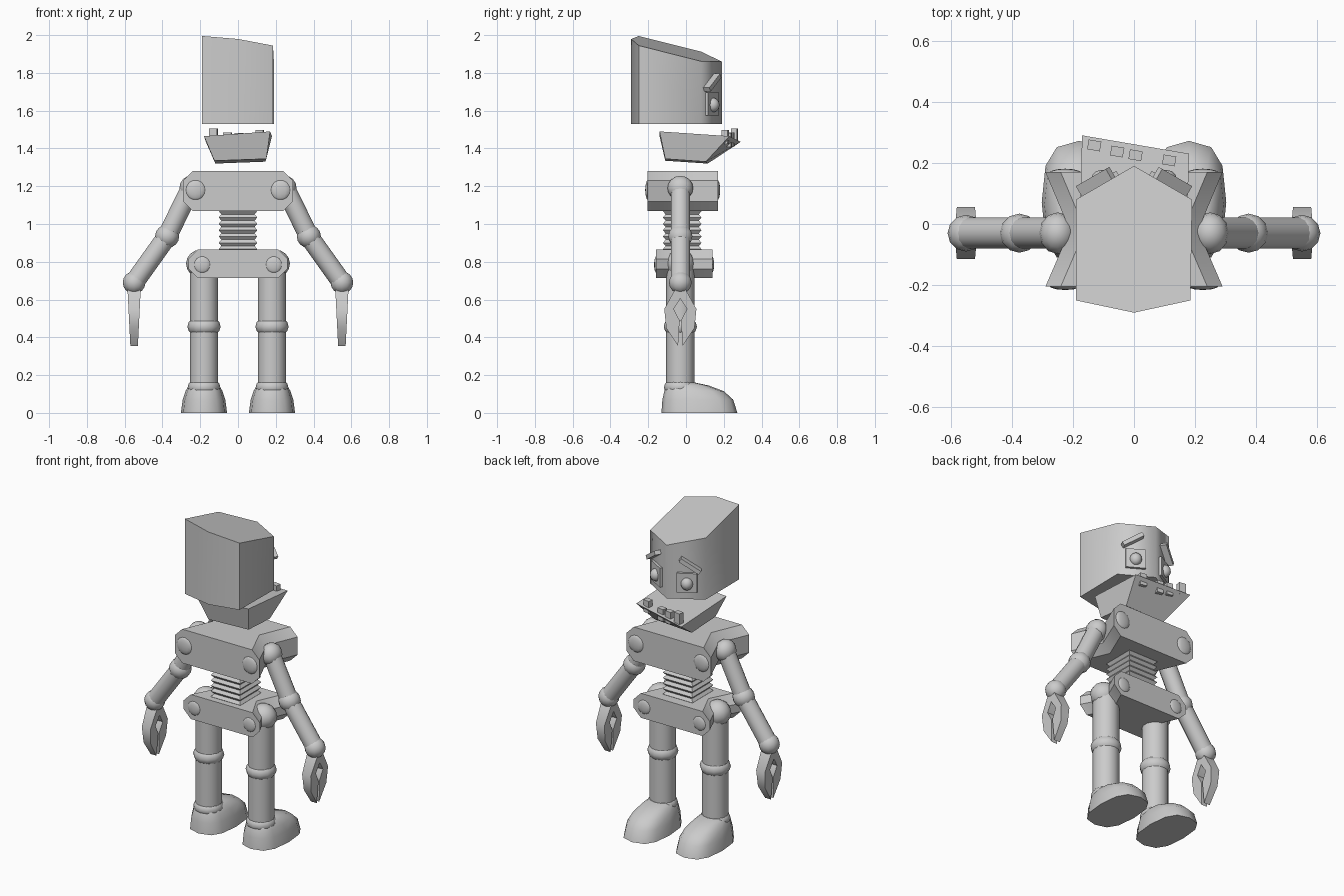
import bpy, bmesh, math
from mathutils import Vector, Matrix

cube = bpy.data.objects.get("Cube")
if cube:
    bpy.data.objects.remove(cube, do_unlink=True)

grey = bpy.data.materials.new("plain grey")
grey.use_nodes = True
colour = (0.6, 0.6, 0.6, 1)
grey.diffuse_color = colour
grey.node_tree.nodes["Principled BSDF"].inputs["Base Color"].default_value = colour

MID = -0.02  # depth of the limb and body axis


def finish(name, bm, angle=40):
    bmesh.ops.recalc_face_normals(bm, faces=bm.faces)
    mesh = bpy.data.meshes.new(name)
    bm.to_mesh(mesh)
    bm.free()
    mesh.materials.append(grey)
    ob = bpy.data.objects.new(name, mesh)
    bpy.context.collection.objects.link(ob)
    bpy.ops.object.select_all(action='DESELECT')
    ob.select_set(True)
    bpy.context.view_layer.objects.active = ob
    bpy.ops.object.shade_smooth_by_angle(angle=math.radians(angle))
    return ob


def loft(name, rings, angle=40):
    """Skin matching closed rings of points and cap both ends."""
    bm = bmesh.new()
    rows = [[bm.verts.new(p) for p in ring] for ring in rings]
    n = len(rows[0])
    for a, b in zip(rows, rows[1:]):
        for i in range(n):
            j = (i + 1) % n
            bm.faces.new((a[i], a[j], b[j], b[i]))
    bm.faces.new(rows[0])
    bm.faces.new(rows[-1])
    return finish(name, bm, angle)


def ball(name, centre, size):
    bm = bmesh.new()
    bmesh.ops.create_uvsphere(bm, u_segments=12, v_segments=8, radius=1)
    bmesh.ops.transform(bm, matrix=Matrix.LocRotScale(centre, None, Vector(size)), verts=bm.verts)
    return finish(name, bm, 60)


def rod(name, a, b, r):
    a, b = Vector(a), Vector(b)
    bm = bmesh.new()
    bmesh.ops.create_cone(bm, cap_ends=True, segments=14, radius1=r, radius2=r, depth=(b - a).length)
    turn = (b - a).to_track_quat('Z', 'Y')
    bmesh.ops.transform(bm, matrix=Matrix.LocRotScale((a + b) / 2, turn, None), verts=bm.verts)
    return finish(name, bm)


def block(name, centre, size, turn=None):
    bm = bmesh.new()
    bmesh.ops.create_cube(bm, size=1)
    bmesh.ops.transform(bm, matrix=Matrix.LocRotScale(Vector(centre), turn, Vector(size)), verts=bm.verts)
    return finish(name, bm)


def plate_ring(y, half, low, high, cut):
    """Chamfered rectangle facing along y."""
    return [(half, y, low + cut), (half, y, high - cut), (half - cut, y, high), (cut - half, y, high),
            (-half, y, high - cut), (-half, y, low + cut), (cut - half, y, low), (half - cut, y, low)]


# Wedge-fronted head with a tilted top
outline = [(0, .19), (.19, .08), (.185, -.25), (0, -.29), (-.19, -.25), (-.19, .08)]
loft("head", [[(x, y, 1.53) for x, y in outline],
              [(x, y, 1.907 - .25 * y - .135 * x) for x, y in outline]], 65)

# Loose tilted jaw and its teeth
loft("jaw", [[(-.125, -.11, 1.335), (.15, -.11, 1.345), (.145, .105, 1.33), (-.12, .115, 1.32)],
             [(-.18, -.14, 1.465), (.17, -.14, 1.49), (.18, .23, 1.465), (-.17, .29, 1.435)]])
for i, (x, y, top) in enumerate([(-.13, .257, 1.507), (-.055, .237, 1.488), (.005, .225, 1.485), (.115, .208, 1.5)]):
    block(f"tooth_{i + 1}", (x, y, top - .04), (.042, .032, .075),
          Matrix.Rotation(-.17, 3, 'Z').to_quaternion())

# Eyes and worried brows lying on the two front faces of the head
for side, s in (("left", 1), ("right", -1)):
    face = Matrix.Rotation(-s * math.pi / 6, 3, 'Z')
    tilt = face @ Matrix.Rotation(s * .58, 3, 'Y')
    out = face @ Vector((0, 1, 0))
    eye = Vector((s * .1, .132, 1.635))
    block(f"{side}_eye_plate", eye, (.115, .03, .12), face.to_quaternion())
    ball(f"{side}_eyeball", eye + out * .012 + Vector((0, 0, -.005)), (.035, .035, .038))
    block(f"{side}_brow", Vector((s * .118, .125, 1.748)) + out * .015, (.135, .04, .025),
          tilt.to_quaternion())

# Chest and pelvis, pinched in the middle for the joints
loft("chest", [plate_ring(-.205, .29, 1.07, 1.28, .05), plate_ring(MID, .21, 1.07, 1.28, .05),
               plate_ring(.17, .29, 1.07, 1.28, .05)])
loft("pelvis", [plate_ring(-.16, .262, .713, .865, .05), plate_ring(MID, .19, .713, .865, .05),
                plate_ring(.14, .262, .713, .865, .05)])

# Square bellows waist
rings = []
for i in range(15):
    h = .102 if i % 2 else .088
    z = .85 + .235 * i / 14
    rings.append([(h, MID - h, z), (h, MID + h, z), (-h, MID + h, z), (-h, MID - h, z)])
loft("waist_bellows", rings, 20)


def foot_ring(x, z, back, front, half):
    ring = []
    for i in range(12):
        a = i * math.tau / 12
        c, d = (math.copysign(abs(v) ** .75, v) for v in (math.cos(a), math.sin(a)))
        ring.append((x + half * c, (back + front) / 2 + (front - back) / 2 * d, z))
    return ring


for side, s in (("left", 1), ("right", -1)):
    # Round bolts on the chest and pelvis
    for end, y, hip_y in (("rear", -.2, -.155), ("fore", .165, .135)):
        ball(f"{side}_{end}_chest_bolt", (s * .225, y, 1.18), (.055, .016, .055))
        ball(f"{side}_{end}_hip_bolt", (s * .19, hip_y, .785), (.046, .014, .046))

    # Arm
    shoulder, elbow, wrist = (s * .25, MID - .01, 1.19), (s * .375, MID - .01, .935), (s * .55, MID - .01, .69)
    rod(f"{side}_upper_arm", shoulder, elbow, .052)
    rod(f"{side}_forearm", elbow, wrist, .052)
    ball(f"{side}_shoulder", shoulder, (.06, .068, .065))
    ball(f"{side}_elbow", elbow, (.064, .064, .062))
    ball(f"{side}_wrist", wrist, (.06, .06, .06))

    # Two-pronged claw hand
    prong = [(.0, .66), (.03, .65), (.085, .55), (.075, .45), (.012, .355), (.004, .49), (.035, .55), (0, .605)]
    for label, m in (("fore", 1), ("rear", -1)):
        loft(f"{side}_{label}_claw", [[(s * .55 + e * (.02 + .05 * (z - .355)), MID - .01 + m * u, z)
                                       for u, z in prong] for e in (-1, 1)])

    # Leg
    x, y = s * .18, MID - .01
    rod(f"{side}_thigh", (x, y, .455), (x, y, .8), .075)
    rod(f"{side}_shin", (x, y, .1), (x, y, .455), .075)
    ball(f"{side}_hip", (s * .197, y, .79), (.078, .075, .075))
    ball(f"{side}_knee", (x, y, .457), (.088, .088, .06))
    ball(f"{side}_ankle", (x, y, .135), (.087, .087, .055))

    # Foot
    loft(f"{side}_foot", [foot_ring(x, 0, -.13, .272, .122), foot_ring(x, .07, -.125, .25, .113),
                          foot_ring(x, .115, -.115, .2, .098), foot_ring(x, .145, -.1, .12, .08),
                          foot_ring(x, .16, -.09, .05, .06)], 55)
